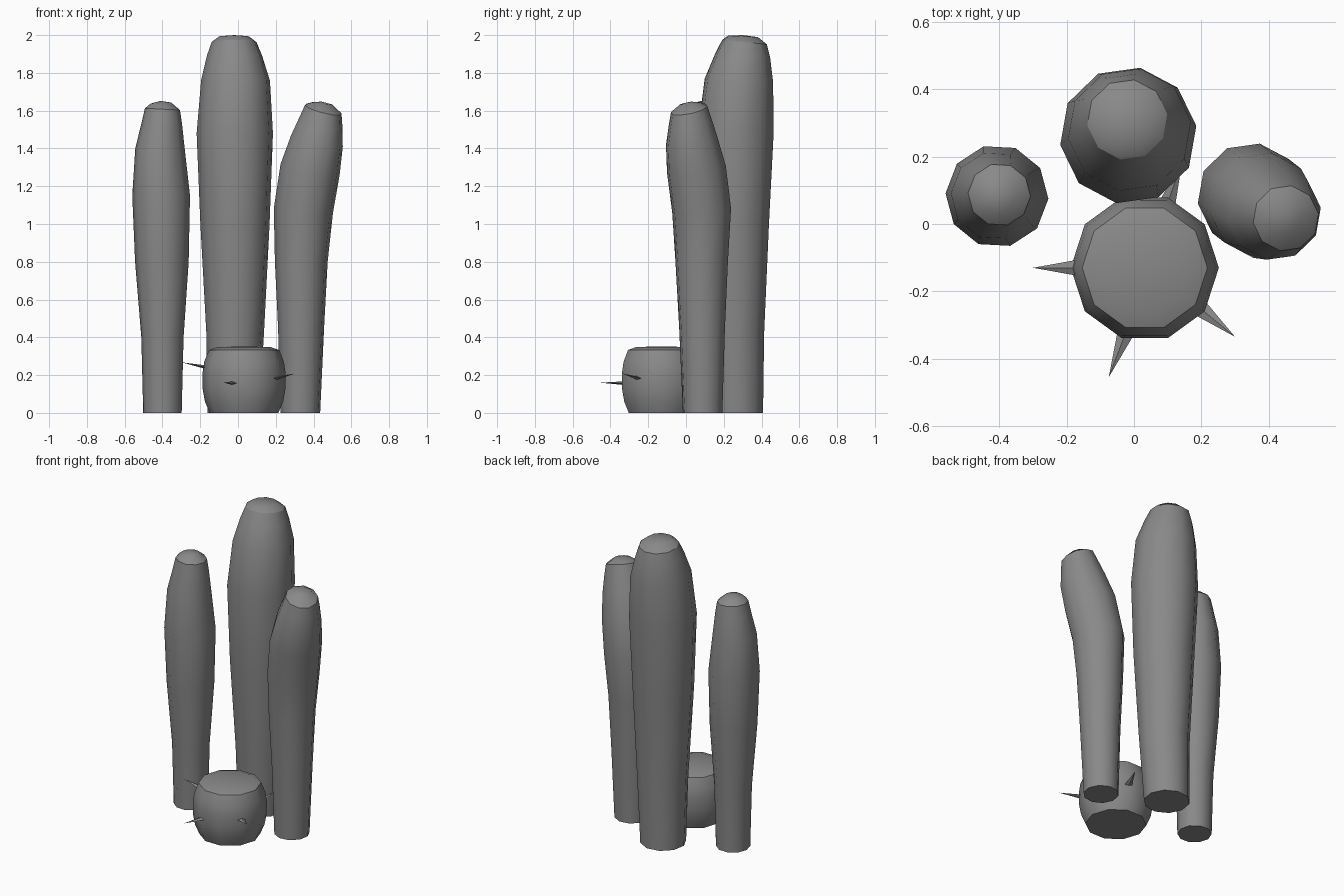
import bpy, bmesh, math
from mathutils import Vector

if "Cube" in bpy.data.objects:
    bpy.data.objects.remove(bpy.data.objects["Cube"])

SIDES = 10

# Dark grey used on every part
GREY = bpy.data.materials.new("dark_grey")
GREY.diffuse_color = (0.25, 0.25, 0.25, 1)
GREY.use_nodes = True
GREY.node_tree.nodes["Principled BSDF"].inputs["Base Color"].default_value = GREY.diffuse_color


def finish(bm, name):
    bmesh.ops.recalc_face_normals(bm, faces=bm.faces)
    me = bpy.data.meshes.new(name)
    bm.to_mesh(me)
    bm.free()
    me.materials.append(GREY)
    ob = bpy.data.objects.new(name, me)
    bpy.context.collection.objects.link(ob)
    bpy.ops.object.select_all(action='DESELECT')
    ob.select_set(True)
    bpy.context.view_layer.objects.active = ob
    bpy.ops.object.shade_smooth_by_angle(angle=math.radians(42), keep_sharp_edges=True)
    return ob


def loft(name, rings, apex, phase=0.0):
    """Skin rings of (x, y, z, radius, slope_x, slope_y), flat base and domed
    cap up to the apex; the second-last ring is the crisp rim of the cap."""
    bm = bmesh.new()
    loops = []
    for x, y, z, r, sx, sy in rings:
        loop = []
        for i in range(SIDES):
            a = math.radians(phase) + math.tau * i / SIDES
            dx, dy = r * math.cos(a), r * math.sin(a)
            loop.append(bm.verts.new((x + dx, y + dy, z + sx * dx + sy * dy)))
        loops.append(loop)
    top = bm.verts.new(apex)
    bm.faces.new(loops[0])
    for i in range(SIDES):
        j = (i + 1) % SIDES
        for lo, hi in zip(loops, loops[1:]):
            bm.faces.new((lo[i], lo[j], hi[j], hi[i]))
        bm.faces.new((loops[-1][i], loops[-1][j], top))
    for i in range(SIDES):
        bm.edges.get((loops[-2][i], loops[-2][(i + 1) % SIDES])).smooth = False
    return finish(bm, name)


def spine(name, base, tip, half_width=0.027, half_height=0.011):
    """Flattened four-sided thorn."""
    base, tip = Vector(base), Vector(tip)
    side = (tip - base).cross(Vector((0, 0, 1))).normalized() * half_width
    up = Vector((0, 0, half_height))
    bm = bmesh.new()
    ring = [bm.verts.new(base + d) for d in (side, up, -side, -up)]
    point = bm.verts.new(tip)
    for i in range(4):
        bm.faces.new((ring[i], ring[(i + 1) % 4], point))
    bm.faces.new(ring)
    return finish(bm, name)


# Tall rear column
loft("tall_column", [
    (-0.025, 0.272, 0.00, 0.138, 0, 0),
    (-0.015, 0.262, 0.42, 0.154, 0, 0),
    (-0.016, 0.257, 1.00, 0.185, 0, 0),
    (-0.017, 0.263, 1.48, 0.204, 0, 0),
    (-0.013, 0.280, 1.76, 0.184, 0, -0.05),
    (-0.018, 0.300, 1.89, 0.148, 0, -0.08),
    (-0.020, 0.310, 1.963, 0.120, 0, -0.10),
    (-0.020, 0.302, 1.993, 0.080, 0, -0.05)], (-0.02, 0.3, 2.0), 8)

# Left column
loft("left_column", [
    (-0.400, 0.083, 0.00, 0.102, 0, 0),
    (-0.400, 0.083, 0.40, 0.112, 0, 0),
    (-0.403, 0.083, 0.80, 0.142, 0, 0),
    (-0.407, 0.083, 1.15, 0.153, 0, 0),
    (-0.413, 0.084, 1.40, 0.131, 0, 0),
    (-0.403, 0.087, 1.54, 0.106, -0.03, 0),
    (-0.400, 0.087, 1.608, 0.093, -0.05, 0),
    (-0.408, 0.085, 1.640, 0.055, 0.05, 0)], (-0.41, 0.085, 1.652), -3)

# Right column, bent outward at the top
loft("right_column", [
    (0.330, 0.088, 0.00, 0.106, 0, 0),
    (0.334, 0.085, 0.45, 0.123, 0, 0),
    (0.335, 0.083, 0.80, 0.141, 0, 0),
    (0.346, 0.083, 1.07, 0.158, -0.1, 0.1),
    (0.382, 0.055, 1.29, 0.158, -0.2, 0.15),
    (0.418, 0.030, 1.44, 0.138, -0.25, 0.2),
    (0.439, 0.022, 1.54, 0.115, -0.25, 0.2),
    (0.451, 0.017, 1.607, 0.098, -0.25, 0.2),
    (0.443, 0.025, 1.638, 0.056, -0.1, 0.08)], (0.442, 0.027, 1.648), 8)

# Barrel cactus in front
CX, CY = 0.032, -0.13
loft("barrel", [(CX, CY, z, r, 0, 0) for z, r in (
    (0.0, 0.182), (0.06, 0.207), (0.13, 0.220), (0.21, 0.220),
    (0.27, 0.211), (0.333, 0.186), (0.349, 0.140))], (CX, CY, 0.352))

# Spines on the barrel
for label, base, tip in (
        ("left", (-0.15, -0.13, 0.238), (-0.30, -0.13, 0.268)),
        ("front", (-0.02, -0.31, 0.157), (-0.075, -0.455, 0.160)),
        ("right", (0.19, -0.245, 0.180), (0.30, -0.335, 0.208)),
        ("back", (0.095, 0.05, 0.150), (0.142, 0.18, 0.185))):
    spine(label + "_spine", base, tip)
